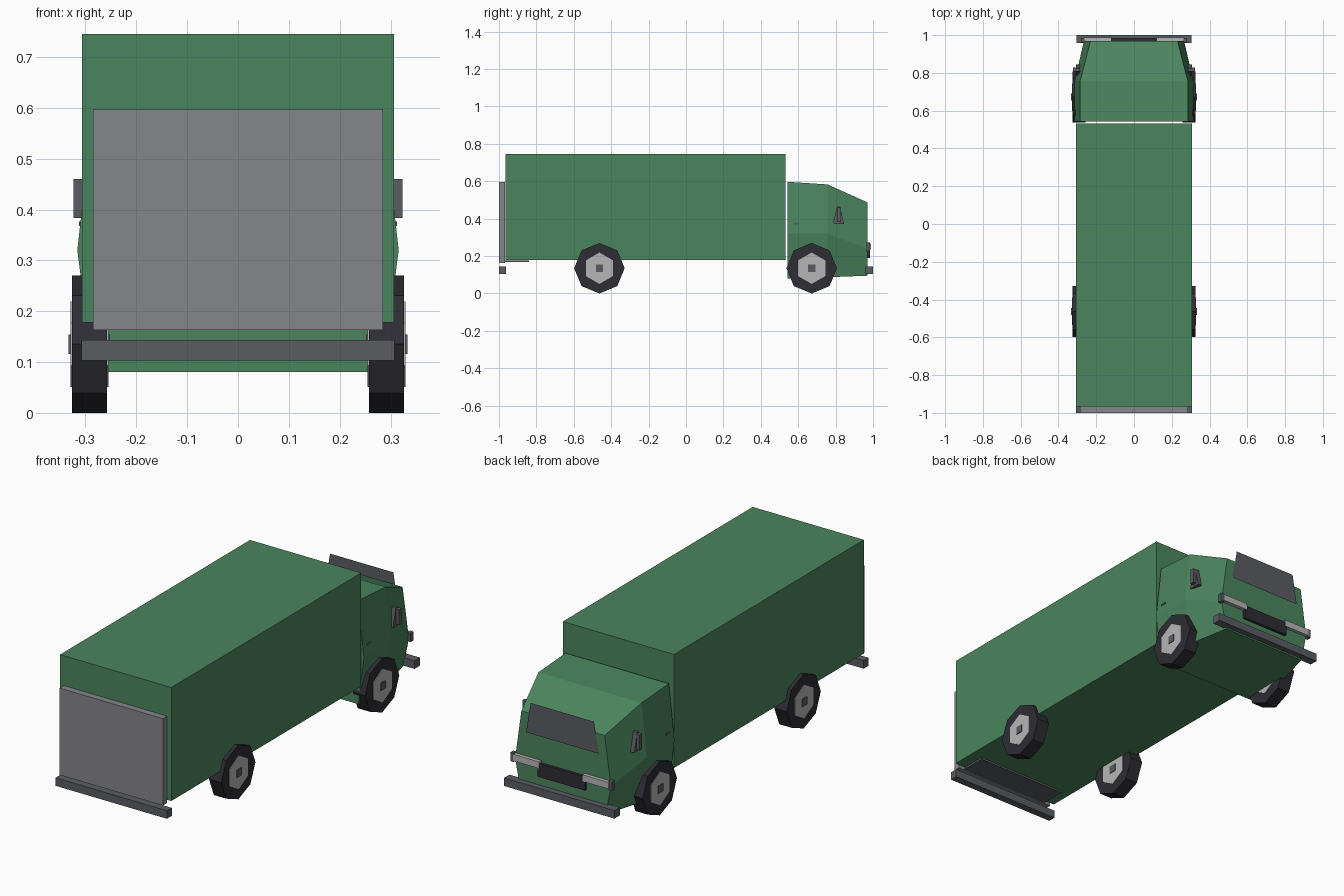
import bpy, bmesh, math

cube = bpy.data.objects.get("Cube")
if cube:
    bpy.data.objects.remove(cube, do_unlink=True)


def material(name, rgb):
    m = bpy.data.materials.new(name)
    m.use_nodes = True
    m.diffuse_color = (*rgb, 1)
    m.node_tree.nodes["Principled BSDF"].inputs["Base Color"].default_value = (*rgb, 1)
    return m


GREEN = material("body_green", (0.07, 0.235, 0.112))
GREY = material("lift_grey", (0.235, 0.24, 0.255))
DARK = material("dark_grey", (0.1, 0.108, 0.12))
SILVER = material("silver", (0.47, 0.47, 0.47))
RUBBER = material("rubber_black", (0.026, 0.026, 0.034))


def loft(name, rings, mat):
    """Join matching rings of points with side faces and close both ends."""
    bm = bmesh.new()
    loops = [[bm.verts.new(p) for p in ring] for ring in rings]
    n = len(loops[0])
    for a, b in zip(loops, loops[1:]):
        for i in range(n):
            j = (i + 1) % n
            bm.faces.new((a[i], a[j], b[j], b[i]))
    bm.faces.new(loops[0])
    if len(loops) > 1:
        bm.faces.new(loops[-1])
    bmesh.ops.recalc_face_normals(bm, faces=bm.faces)
    mesh = bpy.data.meshes.new(name)
    bm.to_mesh(mesh)
    bm.free()
    mesh.materials.append(mat)
    obj = bpy.data.objects.new(name, mesh)
    bpy.context.collection.objects.link(obj)
    return obj


def box(name, x, y, z, mat):
    ring = [(x[0], z[0]), (x[1], z[0]), (x[1], z[1]), (x[0], z[1])]
    return loft(name, [[(px, py, pz) for px, pz in ring] for py in y], mat)


def prism_x(name, outline, x0, x1, mat):
    """Extrude a (y, z) outline along x."""
    return loft(name, [[(x, y, z) for y, z in outline] for x in (x0, x1)], mat)


def polygon(y, z, radius, sides, start=0):
    angles = [start + math.tau * i / sides for i in range(sides)]
    return [(y + radius * math.sin(a), z + radius * math.cos(a)) for a in angles]


# Cargo box
box("cargo_box", (-0.307, 0.307), (-0.965, 0.533), (0.178, 0.745), GREEN)

# Cab: six-sided sections (y, widths and heights at floor, waist and roof)
sections = []
for y, widths, heights in [
    (0.542, (0.285, 0.316, 0.285), (0.08, 0.32, 0.597)),
    (0.757, (0.285, 0.314, 0.285), (0.087, 0.32, 0.583)),
    (0.97, (0.235, 0.265, 0.23), (0.095, 0.24, 0.487)),
]:
    half = list(zip(widths, heights))
    sections.append([(w, y, z) for w, z in half] + [(-w, y, z) for w, z in reversed(half)])
loft("cab", sections, GREEN)

# Upright windscreen panel
loft("windscreen", [[(-0.2, 0.976, 0.39), (0.2, 0.976, 0.39),
                     (0.175, 0.976, 0.543), (-0.175, 0.976, 0.543)]], DARK)

# Nose: grille and bumper
box("grille", (-0.13, 0.13), (0.96, 0.984), (0.19, 0.258), RUBBER)
box("front_bumper", (-0.305, 0.305), (0.957, 1.0), (0.103, 0.143), DARK)

# Tail: lift panel, its folded plate and bumper
box("tail_lift", (-0.285, 0.285), (-1.0, -0.967), (0.163, 0.597), GREY)
box("lift_plate", (-0.25, 0.25), (-0.967, -0.84), (0.167, 0.176), DARK)
box("rear_bumper", (-0.308, 0.308), (-1.0, -0.962), (0.103, 0.143), DARK)

for side, s in (("left", 1), ("right", -1)):
    # Headlights and end markers
    box("headlight_" + side, (s * 0.12, s * 0.265), (0.96, 0.988), (0.235, 0.268), SILVER)
    box("marker_" + side, (s * 0.262, s * 0.28), (0.962, 0.985), (0.228, 0.272), DARK)

    # Mirrors on triangular mounts, door handles
    prism_x("mirror_mount_" + side, [(0.785, 0.372), (0.845, 0.372), (0.823, 0.465), (0.808, 0.465)],
            s * 0.285, s * 0.306, DARK)
    box("mirror_" + side, (s * 0.304, s * 0.324), (0.808, 0.829), (0.383, 0.46), DARK)
    box("door_handle_" + side, (s * 0.305, s * 0.313), (0.575, 0.605), (0.368, 0.376), DARK)

    # Wheels
    for end, y in (("front", -0.463), ("back", 0.672)):
        tag = end + "_" + side
        prism_x("tyre_" + tag, polygon(y, 0.135, 0.135, 8), s * 0.258, s * 0.326, RUBBER)
        prism_x("rim_" + tag, polygon(y, 0.135, 0.084, 6), s * 0.255, s * 0.329, SILVER)
        prism_x("hub_" + tag, polygon(y, 0.135, 0.027, 4, math.pi / 4), s * 0.252, s * 0.333, DARK)
